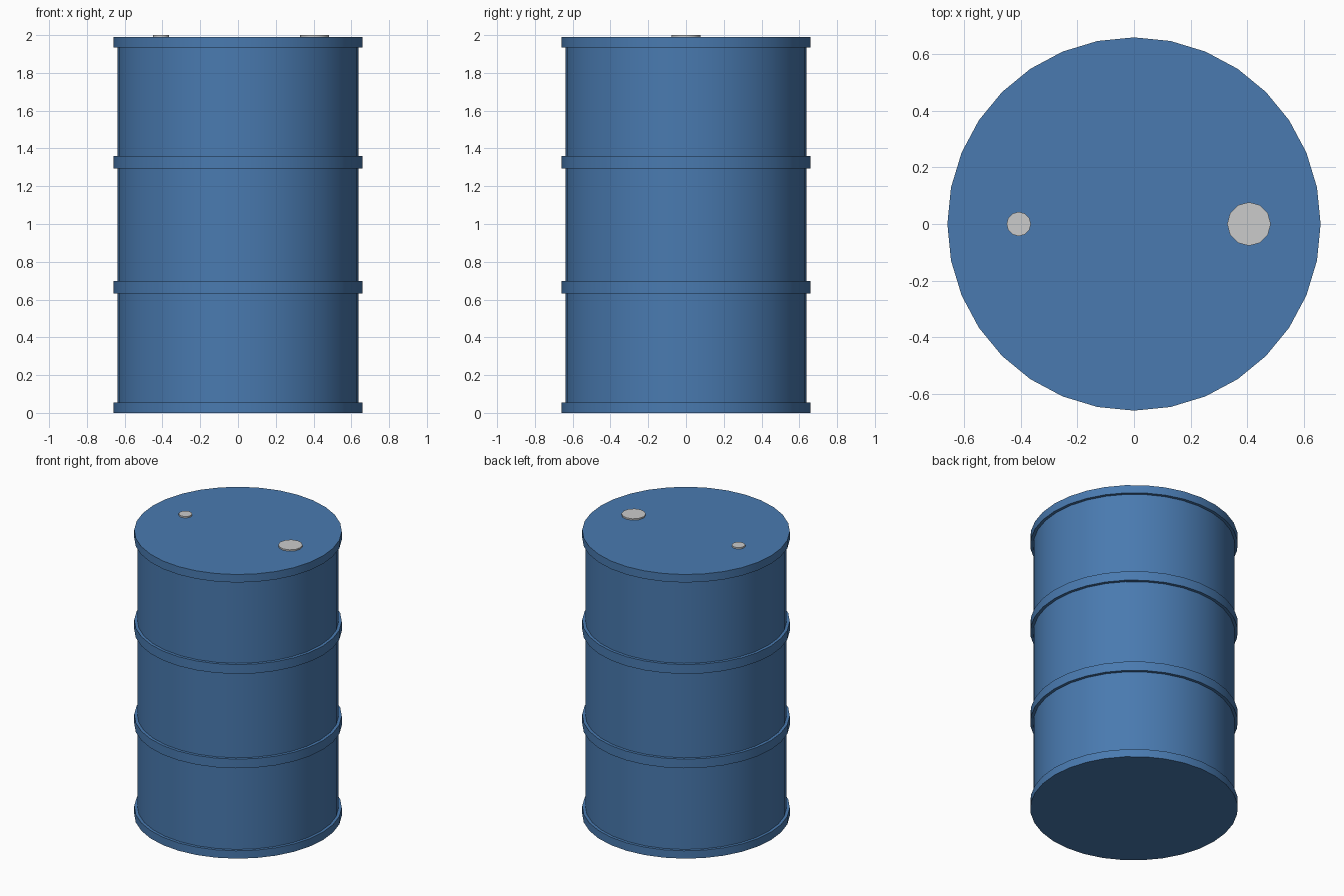
import bpy, bmesh, math

if "Cube" in bpy.data.objects:
    bpy.data.objects.remove(bpy.data.objects["Cube"])

R_BODY, R_RIM, SIDES = 0.639, 0.659, 32

blue = bpy.data.materials.new("blue_paint")
blue.diffuse_color = (0.067, 0.195, 0.434, 1)
blue.use_nodes = True
blue.node_tree.nodes["Principled BSDF"].inputs["Base Color"].default_value = blue.diffuse_color


def lathe(name, profile, sides, x=0.0, material=None):
    """Revolve (radius, z) points about z and close both ends with flat discs."""
    bm = bmesh.new()
    rings = []
    for r, z in profile:
        rings.append([bm.verts.new((r * math.sin(2 * math.pi * i / sides),
                                    r * math.cos(2 * math.pi * i / sides), z))
                      for i in range(sides)])
    for a, b in zip(rings, rings[1:]):
        for i in range(sides):
            j = (i + 1) % sides
            bm.faces.new((a[i], a[j], b[j], b[i]))
    bm.faces.new(rings[0])
    bm.faces.new(rings[-1])
    bmesh.ops.recalc_face_normals(bm, faces=bm.faces)
    mesh = bpy.data.meshes.new(name)
    bm.to_mesh(mesh)
    bm.free()
    obj = bpy.data.objects.new(name, mesh)
    obj.location.x = x
    bpy.context.collection.objects.link(obj)
    if material:
        mesh.materials.append(material)
    bpy.ops.object.select_all(action='DESELECT')
    obj.select_set(True)
    bpy.context.view_layer.objects.active = obj
    bpy.ops.object.shade_smooth_by_angle(angle=math.radians(35))
    return obj


# Drum shell: straight wall stepping out at the two rims and two rolling hoops
bands = [(0.0, 0.055), (0.633, 0.697), (1.294, 1.359), (1.934, 1.99)]
profile = []
for low, high in bands:
    profile += [(R_BODY, low), (R_RIM, low), (R_RIM, high), (R_BODY, high)]
lathe("drum_shell", profile[1:-1], SIDES, material=blue)

# Bung caps on the lid
for name, x, r in (("large_bung", 0.406, 0.077), ("small_bung", -0.407, 0.043)):
    lathe(name, [(r, 1.98), (r, 2.0)], 12, x)
